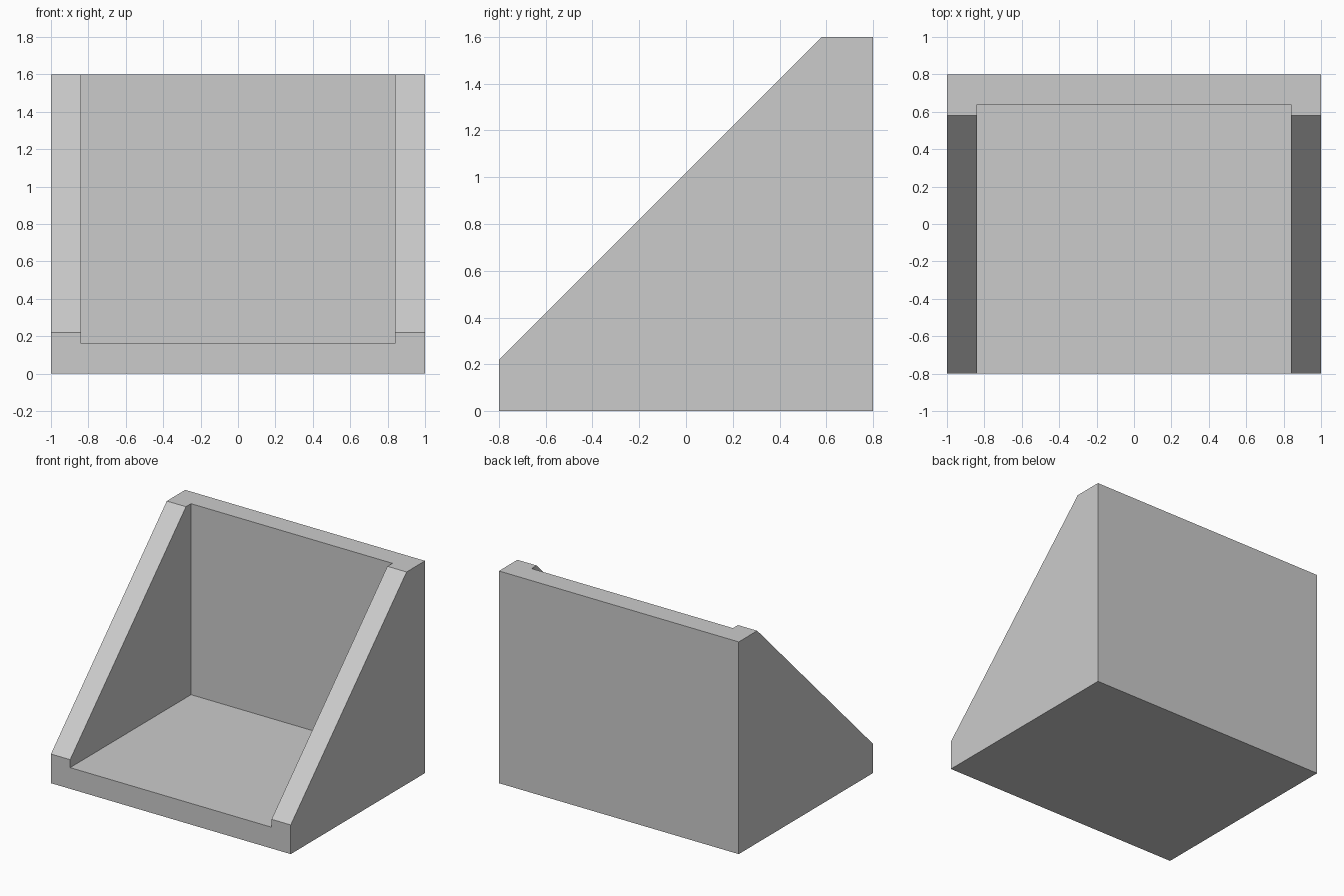
import bpy
import bmesh

cube = bpy.data.objects.get("Cube")
if cube:
    bpy.data.objects.remove(cube, do_unlink=True)

WALL = 0.16
HALF_W, HALF_D, HEIGHT = 1.0, 0.8, 1.6
LIP = 0.22                      # height of the vertical front edge
TOP_Y = HALF_D - 0.22           # where the slope meets the flat top

grey = bpy.data.materials.new("plain_grey")
grey.use_nodes = True
colour = (0.6, 0.6, 0.6, 1.0)
grey.diffuse_color = colour
grey.node_tree.nodes["Principled BSDF"].inputs["Base Color"].default_value = colour


def extrude_profile(name, profile, half_width):
    """Solid made from a (y, z) profile extruded along x, centred on x = 0."""
    bm = bmesh.new()
    face = bm.faces.new([bm.verts.new((-half_width, y, z)) for y, z in profile])
    new = bmesh.ops.extrude_face_region(bm, geom=[face])["geom"]
    moved = [v for v in new if isinstance(v, bmesh.types.BMVert)]
    bmesh.ops.translate(bm, verts=moved, vec=(2 * half_width, 0, 0))
    bmesh.ops.recalc_face_normals(bm, faces=bm.faces)
    mesh = bpy.data.meshes.new(name)
    bm.to_mesh(mesh)
    bm.free()
    mesh.materials.append(grey)
    obj = bpy.data.objects.new(name, mesh)
    bpy.context.collection.objects.link(obj)
    return obj


# Solid wedge with a short front lip and a flat top
bracket = extrude_profile("corner_bracket", [
    (-HALF_D, 0), (HALF_D, 0), (HALF_D, HEIGHT), (TOP_Y, HEIGHT), (-HALF_D, LIP),
], HALF_W)

# Box that hollows the wedge, leaving base, back and two side gussets
inner_y = HALF_D - WALL
cutter = extrude_profile("pocket_cutter", [
    (-2, WALL), (inner_y, WALL), (inner_y, 2), (-2, 2),
], HALF_W - WALL)
cutter.hide_render = True

cut = bracket.modifiers.new("pocket", 'BOOLEAN')
cut.operation = 'DIFFERENCE'
cut.solver = 'EXACT'
cut.object = cutter

# Bake the cut and discard the helper
bpy.context.view_layer.objects.active = bracket
bracket.select_set(True)
bpy.ops.object.modifier_apply(modifier=cut.name)
bpy.data.objects.remove(cutter, do_unlink=True)
